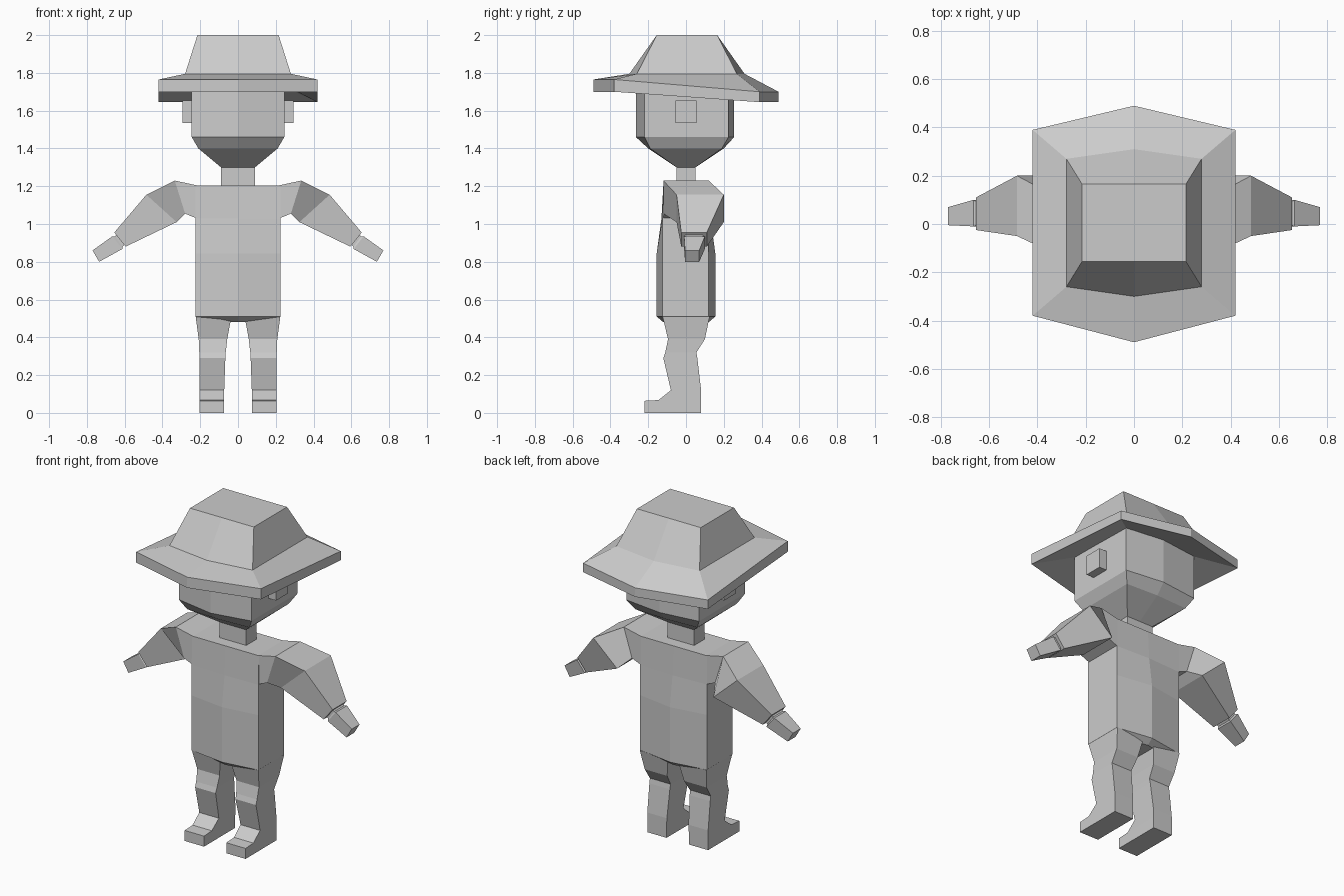
import bpy, bmesh

cube = bpy.data.objects.get("Cube")
if cube:
    bpy.data.objects.remove(cube, do_unlink=True)

# One plain grey for the whole figure
grey = bpy.data.materials.new("plain grey")
grey.use_nodes = True
colour = (0.6, 0.6, 0.6, 1)
grey.diffuse_color = colour
bsdf = next(n for n in grey.node_tree.nodes if n.type == 'BSDF_PRINCIPLED')
bsdf.inputs["Base Color"].default_value = colour


def loft(name, rings, mirrored=False):
    """Skin a stack of equal-sized rings and cap both ends."""
    bm = bmesh.new()
    loops = [[bm.verts.new(p) for p in ring] for ring in rings]
    n = len(loops[0])
    for a, b in zip(loops, loops[1:]):
        for i in range(n):
            j = (i + 1) % n
            bm.faces.new((a[i], a[j], b[j], b[i]))
    bm.faces.new(loops[0])
    bm.faces.new(loops[-1])
    bmesh.ops.recalc_face_normals(bm, faces=bm.faces)
    mesh = bpy.data.meshes.new(name)
    bm.to_mesh(mesh)
    bm.free()
    mesh.materials.append(grey)
    ob = bpy.data.objects.new(name, mesh)
    bpy.context.collection.objects.link(ob)
    if mirrored:
        ob.modifiers.new("Mirror", 'MIRROR').use_mirror_merge = False
    return ob


def hexagon(x, front, front_mid, back, back_mid, zf, zb=None):
    """Ring with straight sides and pointed front and back."""
    zb = zf if zb is None else zb
    return [(-x, front, zf), (0, front_mid, zf), (x, front, zf),
            (x, back, zb), (0, back_mid, zb), (-x, back, zb)]


def slab(x0, x1, y0, y1, z):
    """Flat rectangular ring."""
    return [(x0, y0, z), (x1, y0, z), (x1, y1, z), (x0, y1, z)]


def limb(top, bottom, y0, y1):
    """Ring across an arm, given (x, z) of its top and bottom edges."""
    (xt, zt), (xb, zb) = top, bottom
    return [(xt, y0, zt), (xt, y1, zt), (xb, y1, zb), (xb, y0, zb)]


# Hat: sloping underside, tilted brim, tapered crown
loft("hat", [
    hexagon(0.24, -0.22, -0.26, 0.22, 0.25, 1.74, 1.73),
    hexagon(0.42, -0.38, -0.49, 0.39, 0.49, 1.70, 1.645),
    hexagon(0.42, -0.38, -0.49, 0.39, 0.49, 1.765, 1.70),
    hexagon(0.28, -0.26, -0.30, 0.27, 0.31, 1.795),
    hexagon(0.215, -0.155, -0.155, 0.165, 0.165, 2.0)])

# Head tapering to the chin
loft("head", [
    hexagon(0.09, -0.05, -0.05, 0.05, 0.05, 1.30),
    hexagon(0.21, -0.19, -0.20, 0.19, 0.20, 1.40),
    hexagon(0.245, -0.22, -0.265, 0.225, 0.255, 1.46),
    hexagon(0.245, -0.22, -0.265, 0.225, 0.255, 1.735)])
loft("ear", [slab(0.24, 0.295, -0.055, 0.055, z) for z in (1.535, 1.655)], True)
loft("neck", [slab(-0.09, 0.09, -0.05, 0.05, z) for z in (1.19, 1.32)])

# Torso
loft("torso", [
    hexagon(0.20, -0.08, -0.12, 0.08, 0.12, 0.48),
    hexagon(0.225, -0.125, -0.155, 0.12, 0.155, 0.51),
    hexagon(0.225, -0.125, -0.155, 0.12, 0.155, 0.845),
    hexagon(0.225, -0.125, -0.13, 0.12, 0.13, 1.03),
    hexagon(0.225, -0.12, -0.12, 0.12, 0.12, 1.205)])

# Arms and hands
loft("arm", [
    limb((0.22, 1.205), (0.22, 1.03), -0.12, 0.12),
    limb((0.335, 1.23), (0.28, 1.055), -0.12, 0.12),
    limb((0.485, 1.155), (0.325, 1.01), -0.05, 0.20),
    limb((0.655, 0.955), (0.595, 0.88), -0.025, 0.11)], True)
loft("hand", [
    limb((0.635, 0.95), (0.595, 0.895), -0.005, 0.09),
    limb((0.652, 0.935), (0.612, 0.88), -0.005, 0.09),
    limb((0.665, 0.935), (0.612, 0.868), -0.01, 0.10),
    limb((0.77, 0.86), (0.735, 0.80), -0.005, 0.07)], True)

# Legs with bent knees and forward feet
loft("leg", [
    slab(0.075, 0.205, -0.22, 0.08, 0.0),
    slab(0.075, 0.205, -0.22, 0.08, 0.064),
    slab(0.075, 0.205, -0.145, 0.08, 0.068),
    slab(0.073, 0.205, -0.08, 0.08, 0.12),
    slab(0.067, 0.205, -0.12, 0.06, 0.29),
    slab(0.065, 0.205, -0.11, 0.055, 0.32),
    slab(0.057, 0.208, -0.095, 0.10, 0.39),
    slab(0.035, 0.224, -0.124, 0.125, 0.51)], True)
